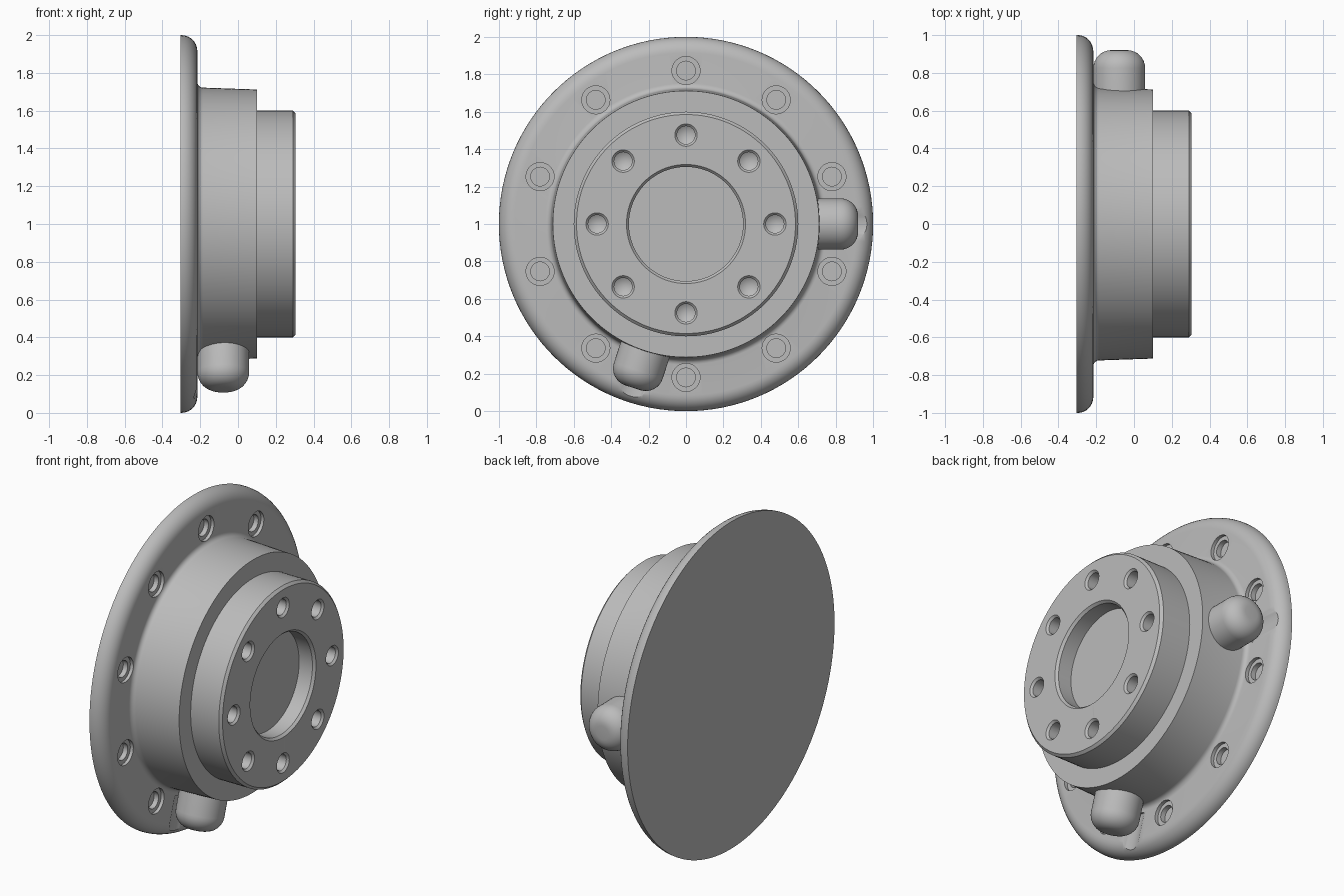
import bpy, bmesh, math
from mathutils import Matrix, Vector

cube = bpy.data.objects.get("Cube")
if cube:
    bpy.data.objects.remove(cube)

grey = bpy.data.materials.new("plain grey")
grey.use_nodes = True
COLOR = (0.5, 0.5, 0.5, 1)
grey.diffuse_color = COLOR
grey.node_tree.nodes["Principled BSDF"].inputs["Base Color"].default_value = COLOR


def arc(cx, cr, radius, start, end, steps=8):
    """Points (axial, radial) along an arc."""
    angles = [math.radians(start + (end - start) * i / steps) for i in range(steps + 1)]
    return [(cx + radius * math.cos(a), cr + radius * math.sin(a)) for a in angles]


def lathe(name, profile, origin, axis, segments):
    """Revolve an (axial, radial) profile about an axis; end points lie on it."""
    bm = bmesh.new()
    verts = [bm.verts.new((r, 0, a)) for a, r in profile]
    edges = [bm.edges.new(pair) for pair in zip(verts, verts[1:])]
    bmesh.ops.spin(bm, geom=verts + edges, cent=(0, 0, 0), axis=(0, 0, 1),
                   angle=math.tau, steps=segments)
    bmesh.ops.remove_doubles(bm, verts=bm.verts, dist=1e-5)
    bmesh.ops.recalc_face_normals(bm, faces=bm.faces)
    turn = Vector((0, 0, 1)).rotation_difference(Vector(axis)).to_matrix().to_4x4()
    bm.transform(Matrix.Translation(origin) @ turn)
    mesh = bpy.data.meshes.new(name)
    bm.to_mesh(mesh)
    bm.free()
    obj = bpy.data.objects.new(name, mesh)
    bpy.context.collection.objects.link(obj)
    mesh.materials.append(grey)
    return obj


def on_circle(x, radius, degrees):
    a = math.radians(degrees)
    return Vector((x, radius * math.cos(a), 1 + radius * math.sin(a)))


def shade(obj):
    bpy.ops.object.select_all(action="DESELECT")
    obj.select_set(True)
    bpy.context.view_layer.objects.active = obj
    bpy.ops.object.shade_smooth_by_angle(angle=math.radians(30))


X = (1, 0, 0)
FLANGE, FACE = -0.215, 0.305

# Stepped hub: flange with rounded rim, filleted body, boss and central recess
profile = [(-0.305, 0), (-0.305, 1.0)]
profile += arc(-0.300, 0.915, 0.085, 90, 0)
profile += arc(-0.185, 0.752, 0.03, 180, 270, 5)
profile += [(0.10, 0.712), (0.10, 0.6), (0.29, 0.6), (FACE, 0.585),
            (FACE, 0.318), (0.29, 0.305), (0.20, 0.305), (0.20, 0)]
hub = lathe("hub", profile, (0, 0, 1), X, 128)

# Cutters: counterbored flange holes, drilled boss holes, scoops beside the ports
cutters = []
for i in range(10):
    cutters.append(lathe("flange_hole_cutter",
                         [(-0.05, 0), (-0.05, 0.05), (-0.02, 0.05), (-0.02, 0.075),
                          (0.05, 0.075), (0.05, 0)],
                         on_circle(FLANGE, 0.82, 90 + 36 * i), X, 32))
for i in range(8):
    cutters.append(lathe("boss_hole_cutter",
                         [(-0.15, 0), (-0.12, 0.048), (-0.012, 0.048), (0.0, 0.06),
                          (0.03, 0.06), (0.03, 0)],
                         on_circle(FACE, 0.475, 45 * i), X, 32))

PORT_X, PORT_ANGLES = -0.078, (0, 252)
for angle in PORT_ANGLES:
    out = on_circle(0, 1, angle) - Vector((0, 0, 1))
    cutters.append(lathe("scoop_cutter", [(0.76, 0), (0.76, 0.155), (1.1, 0.155), (1.1, 0)],
                         (PORT_X, 0, 1), out, 64))

for cutter in cutters:
    cut = hub.modifiers.new("cut", "BOOLEAN")
    cut.operation = "DIFFERENCE"
    cut.solver = "EXACT"
    cut.object = cutter
bpy.context.view_layer.update()
final = bpy.data.meshes.new_from_object(
    hub.evaluated_get(bpy.context.evaluated_depsgraph_get()))
hub.modifiers.clear()
hub.data = final
for cutter in cutters:
    bpy.data.objects.remove(cutter)
shade(hub)

# Round-ended side ports
for name, angle in zip(("side_port", "lower_port"), PORT_ANGLES):
    out = on_circle(0, 1, angle) - Vector((0, 0, 1))
    port = lathe(name, [(0.6, 0), (0.6, 0.137)] + arc(0.825, 0.042, 0.095, 90, 0) + [(0.92, 0)],
                 (PORT_X, 0, 1), out, 48)
    shade(port)
